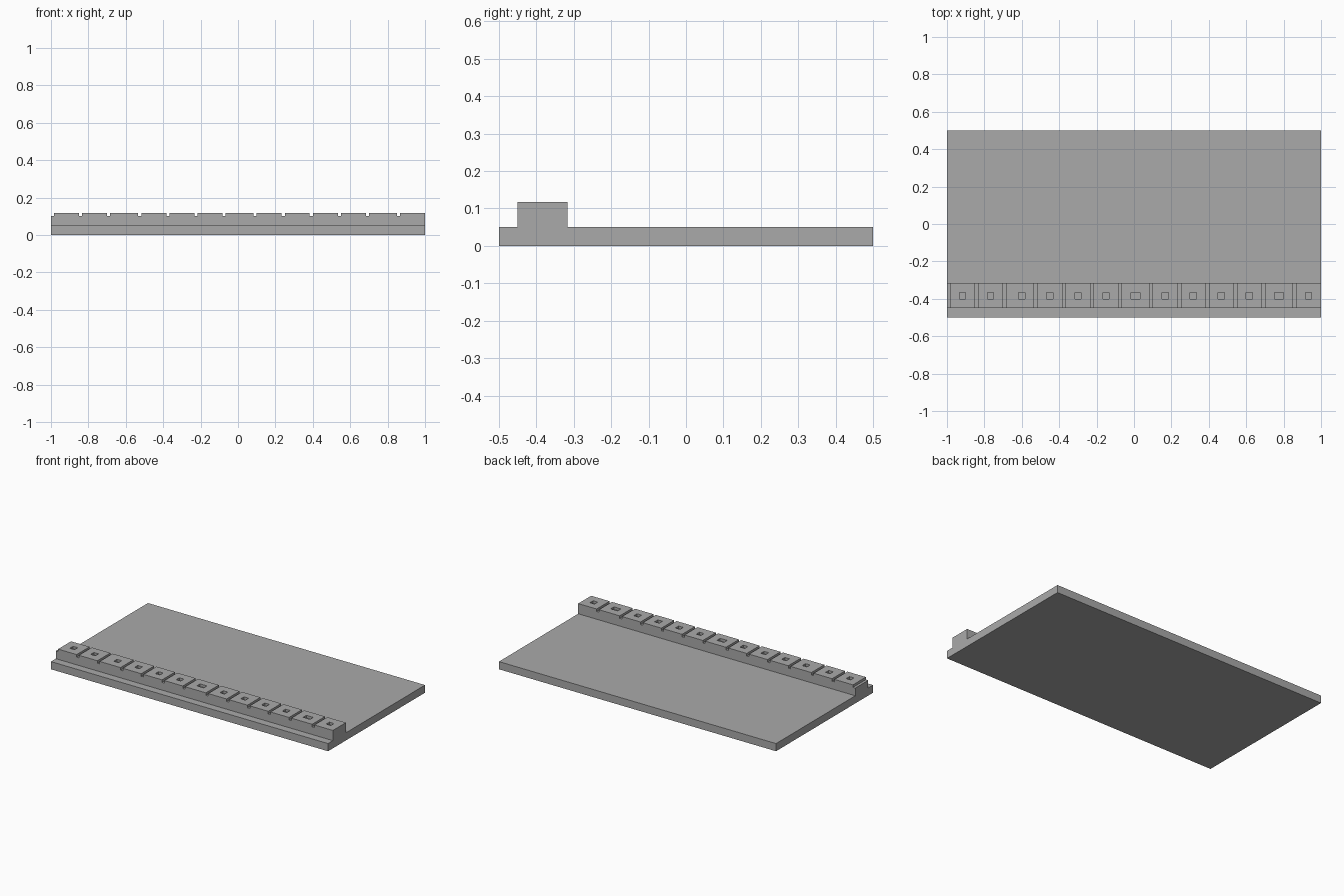
import bpy
import bmesh
from mathutils import Matrix, Vector

if "Cube" in bpy.data.objects:
    bpy.data.objects.remove(bpy.data.objects["Cube"], do_unlink=True)

U = 1 / 60                      # module of the design
LENGTH, DEPTH = 120, 60         # plan size in modules
BASE_H, RAIL_H = 3, 7
RAIL_FRONT, RAIL_BACK = 3, 11


def point(x, y, z):
    return Vector(((x - LENGTH / 2) * U, (y - DEPTH / 2) * U, z * U))


def add_box(bm, low, high):
    a, b = point(*low), point(*high)
    size = Matrix.Diagonal((*(b - a), 1))
    bmesh.ops.create_cube(bm, size=1, matrix=Matrix.Translation((a + b) / 2) @ size)


def make_object(name, bm):
    bmesh.ops.recalc_face_normals(bm, faces=bm.faces)
    mesh = bpy.data.meshes.new(name)
    bm.to_mesh(mesh)
    bm.free()
    obj = bpy.data.objects.new(name, mesh)
    bpy.context.collection.objects.link(obj)
    return obj


grey = bpy.data.materials.new("plain grey")
grey.use_nodes = True
colour = (0.4, 0.4, 0.4, 1)
grey.diffuse_color = colour
grey.node_tree.nodes["Principled BSDF"].inputs["Base Color"].default_value = colour

# Slab with raised rail: one stepped profile swept along the length
profile = [(0, 0), (DEPTH, 0), (DEPTH, BASE_H), (RAIL_BACK, BASE_H),
           (RAIL_BACK, RAIL_H), (RAIL_FRONT, RAIL_H), (RAIL_FRONT, BASE_H), (0, BASE_H)]
bm = bmesh.new()
end = bm.faces.new([bm.verts.new(point(0, y, z)) for y, z in profile])
swept = bmesh.ops.extrude_face_region(bm, geom=[end], use_keep_orig=True)
verts = [g for g in swept["geom"] if isinstance(g, bmesh.types.BMVert)]
bmesh.ops.translate(bm, verts=verts, vec=(LENGTH * U, 0, 0))
plate = make_object("slab_with_rail", bm)
plate.data.materials.append(grey)

# Cross grooves, and a small square recess in each block between them
grooves = [0, 9, 18, 28, 37, 46, 55, 65, 74, 83, 92, 101, 111]
wide_recesses = {55, 101}
bm = bmesh.new()
for g in grooves:
    left = g - 1 if g == 0 else g
    add_box(bm, (left, RAIL_FRONT - 1, RAIL_H - 1), (g + 1, RAIL_BACK + 1, RAIL_H + 1))
    start = g + 5 if g == 18 else g + 4
    width = 3 if g in wide_recesses else 2
    add_box(bm, (start, 6, RAIL_H - 1), (start + width, 8, RAIL_H + 1))
cutter = make_object("groove_cutter", bm)
cutter.data.materials.append(grey)
cutter.hide_render = True

cut = plate.modifiers.new("grooves", 'BOOLEAN')
cut.operation = 'DIFFERENCE'
cut.solver = 'EXACT'
cut.object = cutter
bpy.context.view_layer.objects.active = plate
bpy.ops.object.modifier_apply(modifier=cut.name)
bpy.data.objects.remove(cutter, do_unlink=True)
